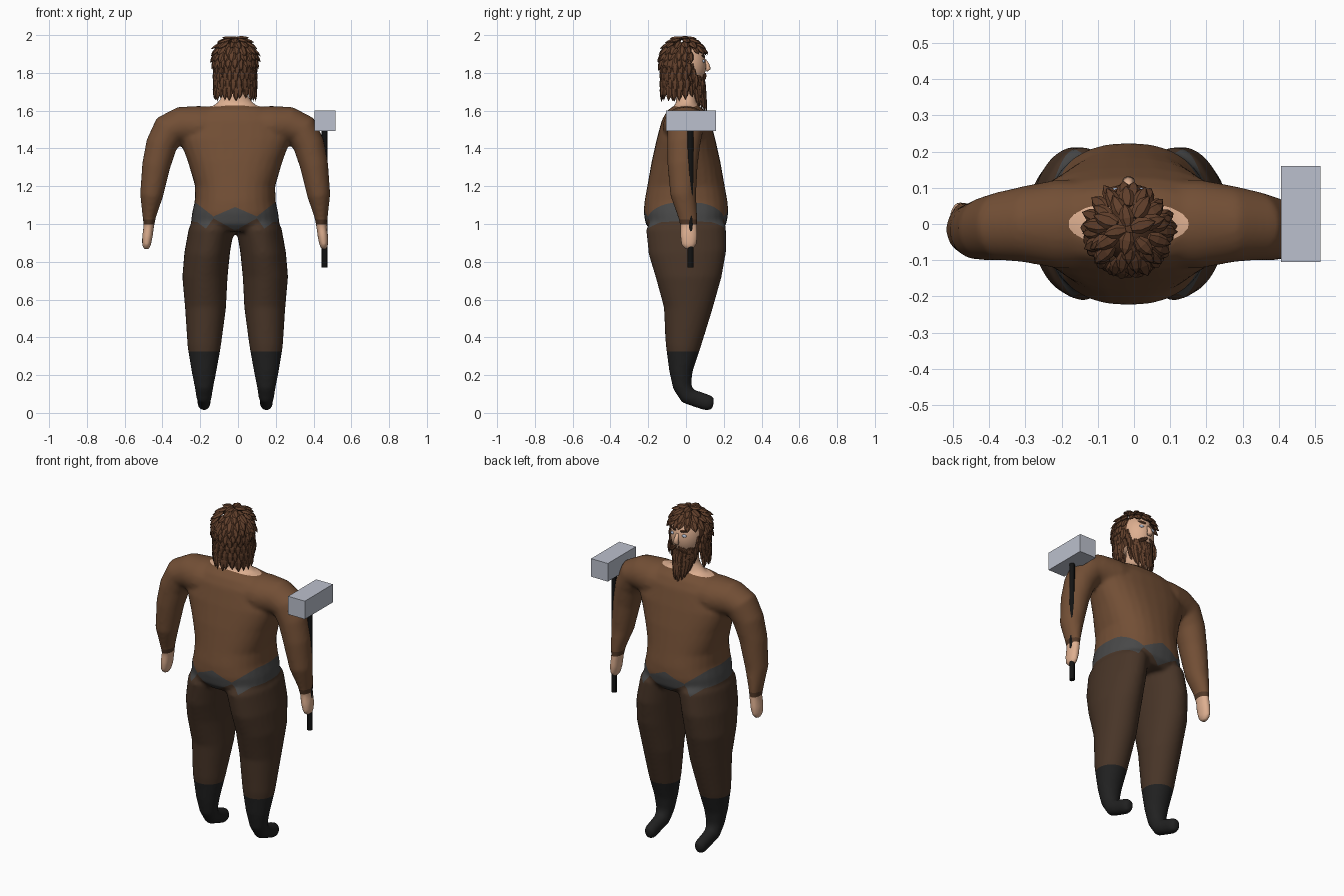
import bpy, bmesh, math, random
from mathutils import Vector, Matrix

if "Cube" in bpy.data.objects:
    bpy.data.objects.remove(bpy.data.objects["Cube"])

random.seed(4)
AX = -0.015  # body symmetry axis


def mat(name, r, g, b):
    m = bpy.data.materials.new(name)
    m.diffuse_color = (r, g, b, 1)
    m.use_nodes = True
    m.node_tree.nodes["Principled BSDF"].inputs["Base Color"].default_value = m.diffuse_color
    return m


SHIRT = mat("brown_shirt", .17, .078, .036)
TROUSERS = mat("dark_trousers", .066, .036, .021)
BOOTS = mat("black_boots", .015, .015, .015)
BELT = mat("grey_belt", .065, .065, .065)
CUFF = mat("dark_cuff", .085, .04, .02)
SKIN = mat("skin", .73, .43, .28)
HAIR = mat("brown_hair", .12, .05, .024)
STEEL = mat("steel", .50, .53, .61)
HANDLE = mat("black_handle", .006, .006, .006)
EYE = mat("pale_eye", .42, .48, .60)


def finish(bm, name, mats, smooth=False):
    me = bpy.data.meshes.new(name)
    bmesh.ops.recalc_face_normals(bm, faces=bm.faces)
    for f in bm.faces:
        f.smooth = smooth
    bm.to_mesh(me)
    bm.free()
    for m in mats:
        me.materials.append(m)
    ob = bpy.data.objects.new(name, me)
    bpy.context.collection.objects.link(ob)
    return ob


def loft(bm, stations, u, power=1.0, n=28):
    """Closed tube; station = (x, y, z, radius along u, radius across)."""
    u = Vector(u)
    pts = [Vector(s[:3]) for s in stations]
    rings = []
    for i, s in enumerate(stations):
        t = (pts[min(i + 1, len(pts) - 1)] - pts[max(i - 1, 0)]).normalized()
        v = t.cross(u).normalized()
        ring = []
        for k in range(n):
            a = 2 * math.pi * k / n
            c, d = math.cos(a), math.sin(a)
            c = math.copysign(abs(c) ** power, c)
            d = math.copysign(abs(d) ** power, d)
            ring.append(bm.verts.new(pts[i] + u * c * s[3] + v * d * s[4]))
        rings.append(ring)
    for a, b in zip(rings, rings[1:]):
        for k in range(n):
            bm.faces.new((a[k], a[(k + 1) % n], b[(k + 1) % n], b[k]))
    bm.faces.new(rings[0][::-1])
    bm.faces.new(rings[-1])


# ---- body: torso, neck, arms and legs fused into one smooth skin ----
bm = bmesh.new()
torso = [(.96, .17, .18), (1.0, .235, .214), (1.06, .228, .224), (1.12, .214, .22), (1.2, .212, .205),
         (1.33, .25, .182), (1.45, .295, .155), (1.55, .27, .128), (1.6, .21, .10), (1.622, .15, .07)]
loft(bm, [(AX, 0, z, rx, ry) for z, rx, ry in torso], (1, 0, 0), .85)
neck = [(1.55, .16, .07), (1.62, .125, .062), (1.645, .092, .057), (1.68, .066, .054), (1.78, .058, .052)]
loft(bm, [(AX, .003, z, rx, ry) for z, rx, ry in neck], (1, 0, 0))
arm = [(.03, 0, 1.51, .12, .11), (.2, 0, 1.518, .122, .107), (.29, 0, 1.52, .105, .1), (.35, -.005, 1.495, .095, .093),
       (.39, -.012, 1.42, .088, .083), (.418, -.018, 1.31, .08, .075), (.443, -.015, 1.15, .068, .061),
       (.455, .008, 1.04, .052, .036), (.457, .015, .99, .046, .028), (.465, .015, .93, .048, .028),
       (.47, .015, .885, .04, .023), (.47, .015, .865, .02, .012)]
leg = [(.115, 0, 1.03, .10, .18), (.125, 0, .98, .12, .212), (.148, .008, .85, .121, .206), (.16, .014, .72, .12, .175),
       (.157, .01, .55, .108, .128), (.164, -.016, .35, .088, .092), (.165, -.027, .22, .066, .062),
       (.165, -.02, .14, .05, .05), (.165, .008, .09, .042, .046), (.165, .06, .072, .036, .044),
       (.165, .12, .052, .035, .043), (.165, .145, .047, .024, .03)]
for s in (-1, 1):
    loft(bm, [(AX + s * p[0],) + p[1:] for p in arm], (0, 1, 0))
    loft(bm, [(AX + s * p[0],) + p[1:] for p in leg], (1, 0, 0))
src = finish(bm, "body_form", [])
rm = src.modifiers.new("fuse", 'REMESH')
rm.mode, rm.voxel_size = 'VOXEL', .011
sm = src.modifiers.new("soften", 'SMOOTH')
sm.factor, sm.iterations = .5, 6
bm = bmesh.new()
bm.from_object(src, bpy.context.evaluated_depsgraph_get())
bpy.data.objects.remove(src)


def cut(co, no, test):
    fs = [f for f in bm.faces if test(f.calc_center_median())]
    geom = set(fs) | {e for f in fs for e in f.edges} | {v for f in fs for v in f.verts}
    bmesh.ops.bisect_plane(bm, geom=list(geom), plane_co=co, plane_no=no, dist=1e-5)


# clothing borders: boots, cuffs, belt and collar
def on_arm(c):
    return abs(c.x - AX) > .37 and c.z < 1.2


cut((0, 0, .325), (0, 0, 1), lambda c: c.z < .5)
for z in (.998, 1.025):
    cut((0, 0, z), (0, 0, 1), on_arm)
TOP = [(0, 1.09), (.115, 1.04), (.205, 1.11), (.35, 1.11)]
LOW = [(0, .965), (.115, 1.03), (.155, .975), (.2, 1.01), (.35, 1.025)]
for line in (TOP, LOW):
    for (x0, z0), (x1, z1) in zip(line, line[1:]):
        for s in (-1, 1):
            cut((AX + s * x0, 0, z0), (-s * (z1 - z0), 0, x1 - x0),
                lambda c: x0 - .015 < s * (c.x - AX) < x1 + .015 and .93 < c.z < 1.14 and not on_arm(c))
NX, NY = .165, .062
for k in range(20):
    a = 2 * math.pi * k / 20
    no = Vector((math.cos(a) / NX, math.sin(a) / NY, 0))
    co = Vector((AX + NX * math.cos(a), NY * math.sin(a), 1.6))
    cut(co, no, lambda c: c.z > 1.56 and (Vector((c.x, c.y, 1.6)) - co).length < .06)


def height(line, t):
    for (x0, z0), (x1, z1) in zip(line, line[1:]):
        if t <= x1:
            return z0 + (z1 - z0) * (t - x0) / (x1 - x0)
    return line[-1][1]


for f in bm.faces:
    c = f.calc_center_median()
    t = abs(c.x - AX)
    if on_arm(c):
        f.material_index = 5 if c.z < .998 else 4 if c.z < 1.025 else 0
    elif c.z > 1.58 and ((c.x - AX) / NX) ** 2 + (c.y / NY) ** 2 < 1:
        f.material_index = 5
    elif c.z < .325:
        f.material_index = 2
    elif c.z < height(LOW, t):
        f.material_index = 1
    elif c.z < height(TOP, t):
        f.material_index = 3
finish(bm, "body", [SHIRT, TROUSERS, BOOTS, BELT, CUFF, SKIN], True)

# ---- head: hair-coloured scalp with an open face on +y ----
HC, HR = Vector((AX, .003, 1.84)), Vector((.09, .103, .125))


def face_point(x, z, out=0):
    k = 1 - (x / HR.x) ** 2 - ((z - HC.z) / HR.z) ** 2
    return Vector((AX + x, HC.y + HR.y * math.sqrt(max(k, 0)) + out, z))


bm = bmesh.new()
bmesh.ops.create_uvsphere(bm, u_segments=32, v_segments=24, radius=1,
                          matrix=Matrix.Translation(HC) @ Matrix.Diagonal((*HR, 1)))
for f in bm.faces:
    c = f.calc_center_median()
    f.material_index = 0 if c.y > .02 and c.z < 1.93 or c.z < 1.76 else 1
finish(bm, "head", [SKIN, HAIR], True)

bm = bmesh.new()
loft(bm, [(AX, .1, 1.87, .008, .006), (AX, .112, 1.845, .012, .012),
          (AX, .118, 1.822, .018, .014), (AX, .108, 1.81, .012, .006)], (1, 0, 0), n=10)
finish(bm, "nose", [SKIN], True)

for s, side in ((-1, "left"), (1, "right")):
    bm = bmesh.new()
    bmesh.ops.create_uvsphere(bm, u_segments=12, v_segments=8, radius=1,
                              matrix=Matrix.Translation(face_point(s * .036, 1.862, -.004))
                              @ Matrix.Diagonal((.016, .009, .009, 1)))
    finish(bm, side + "_eye", [EYE], True)


# ---- hair, brows and beard from pointed faceted locks ----
def lock(bm, base, way, normal, length, width, curl=.0):
    way = way.normalized()
    side = way.cross(normal).normalized()
    nrm = side.cross(way).normalized()
    rings = []
    for t, w in ((0, .55), (.35, 1), (.7, .75)):
        o = base + way * length * t + nrm * curl * t * t
        rings.append([bm.verts.new(o + side * width * w * math.cos(k * math.pi / 3)
                                   + nrm * width * .55 * w * math.sin(k * math.pi / 3)) for k in range(6)])
    tip = bm.verts.new(base + way * length + nrm * curl)
    for k in range(6):
        j = (k + 1) % 6
        for a, b in zip(rings, rings[1:]):
            bm.faces.new((a[k], a[j], b[j], b[k]))
        bm.faces.new((rings[2][k], rings[2][j], tip))
    bm.faces.new(rings[0][::-1])


R = random.uniform
DOWN = Vector((0, 0, -1))
SC, SR = Vector((AX, -.014, 1.855)), Vector((.108, .116, .13))
bm = bmesh.new()
for row in range(10):
    th = math.radians(4 + 14.5 * row)
    drop = 0
    if row > 6:                      # lowest rows hang straight down
        th, drop = math.radians(92), .036 * (row - 6)
    count = max(4, round(2 * math.pi * math.sin(th) * .115 / .031))
    for k in range(count):
        az = 2 * math.pi * (k + .5 * (row % 2) + R(-.2, .2)) / count
        n = Vector((math.sin(th) * math.sin(az), math.sin(th) * math.cos(az), math.cos(th)))
        base = SC + n * SR + DOWN * drop
        front = abs(math.atan2(n.x, n.y))
        if front < 1.25 and base.z < 1.925:
            continue
        flat = Vector((math.sin(az), math.cos(az), 0))
        way = flat * math.cos(th) - Vector((0, 0, math.sin(th)))
        lock(bm, base, way, n, R(.062, .08) + (.015 if row > 7 else 0), R(.019, .024), R(0, .008))
finish(bm, "hair", [HAIR])

bm = bmesh.new()
for layer, (z, ln) in enumerate(((1.775, .09), (1.755, .12), (1.735, .13))):
    for k in range(13):
        a = math.radians(-84 + 14 * k + R(-4, 4))
        out = Vector((math.sin(a), math.cos(a), 0))
        c = math.cos(a)
        base = Vector((AX + .075 * math.sin(a), .012 + .083 * c, z + .035 * (1 - c)))
        way = Vector((-.2 * math.sin(a), .10, -1))
        lock(bm, base, way, out, ln * (.75 + .4 * c) + R(-.01, .015), R(.012, .017))
for s in (-1, 1):
    for k in range(3):               # moustache and sideburns
        lock(bm, face_point(s * (.008 + .012 * k), 1.797 - .004 * k, .004),
             Vector((s, 0, -1.1)), Vector((0, 1, 0)), .045, .009)
        lock(bm, Vector((AX + s * .088, .03 + .012 * k, 1.85 - .03 * k)), DOWN, Vector((s, .2, 0)), .08, .015)
finish(bm, "beard", [HAIR])

bm = bmesh.new()
for s in (-1, 1):
    lock(bm, face_point(s * .014, 1.887, .002), Vector((s, -.35, .12)), Vector((0, 1, 0)), .05, .009)
finish(bm, "eyebrows", [HAIR])

# ---- hammer held in the right hand ----
bm = bmesh.new()
bmesh.ops.create_cube(bm, size=1, matrix=Matrix.Translation((.46, .0275, 1.547))
                      @ Matrix.Diagonal((.11, .265, .108, 1)))
finish(bm, "hammer_head", [STEEL])
bm = bmesh.new()
loft(bm, [(.458, .024, .77, .015, .015), (.458, .024, 1.5, .015, .015)], (1, 0, 0), n=12)
ob = finish(bm, "hammer_handle", [HANDLE], True)
bpy.context.view_layer.objects.active = ob
ob.select_set(True)
bpy.ops.object.shade_smooth_by_angle()
